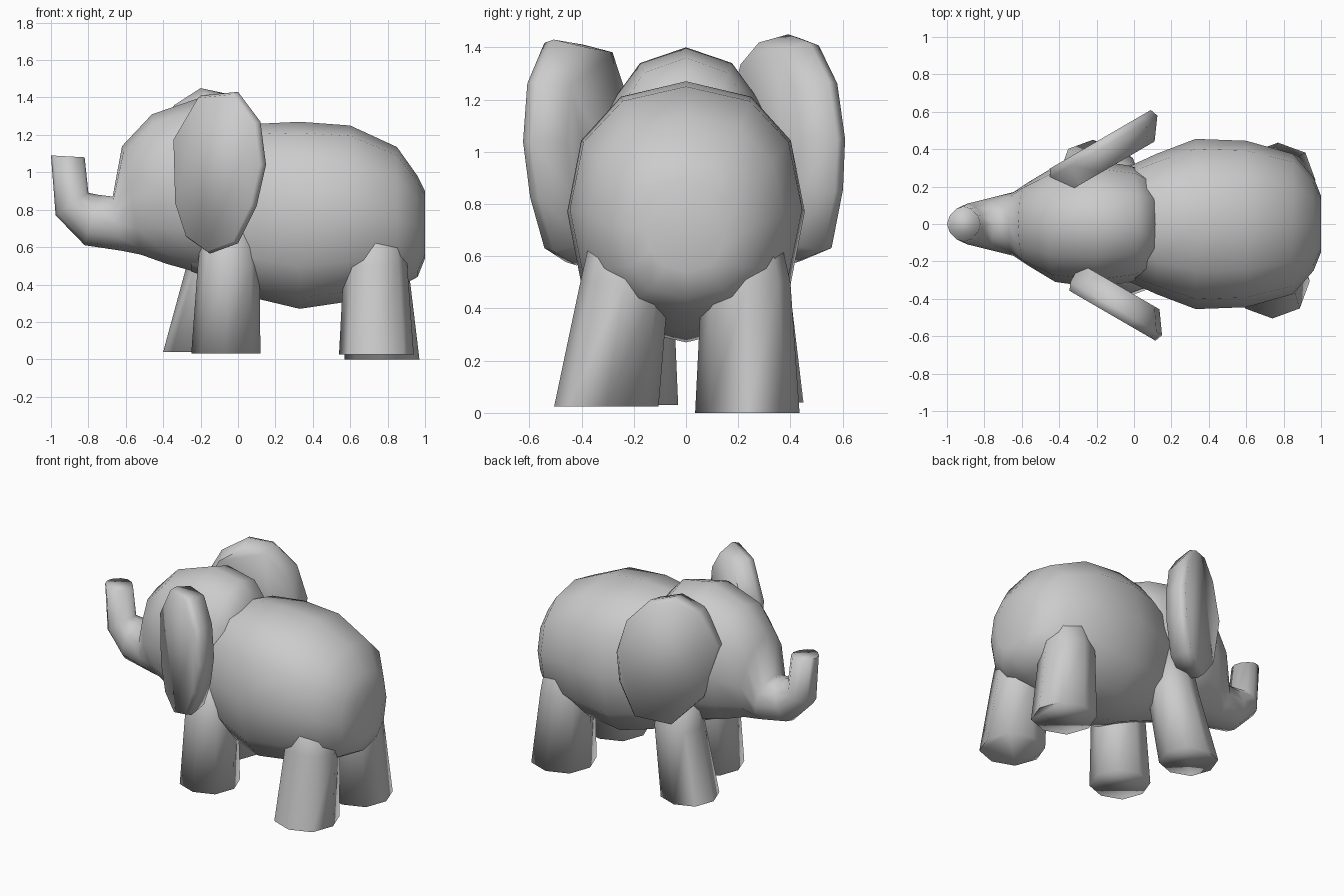
import bpy, bmesh, math
from mathutils import Vector

if "Cube" in bpy.data.objects:
    bpy.data.objects.remove(bpy.data.objects["Cube"])


def finish(name, bm, angle=60):
    bmesh.ops.recalc_face_normals(bm, faces=bm.faces)
    mesh = bpy.data.meshes.new(name)
    bm.to_mesh(mesh)
    bm.free()
    for p in mesh.polygons:
        p.use_smooth = True
    mesh.set_sharp_from_angle(angle=math.radians(angle))
    ob = bpy.data.objects.new(name, mesh)
    bpy.context.collection.objects.link(ob)
    return ob


def skin(name, rings, angle=60):
    """Bridge equal-length point rings and cap both ends."""
    bm = bmesh.new()
    vr = [[bm.verts.new(p) for p in r] for r in rings]
    n = len(vr[0])
    for a, b in zip(vr, vr[1:]):
        for i in range(n):
            j = (i + 1) % n
            bm.faces.new((a[i], a[j], b[j], b[i]))
    bm.faces.new(vr[0])
    bm.faces.new(vr[-1])
    return finish(name, bm, angle)


def ring(x1, z1, x2, z2, hy, yc=0, n=12, p=1.0):
    """Oval whose diameter runs (x1,z1)-(x2,z2) and whose half-width in y is hy."""
    a, b = Vector((x1, yc, z1)), Vector((x2, yc, z2))
    pts = []
    for i in range(n):
        t = 2 * math.pi * i / n
        c, s = math.cos(t), math.sin(t)
        c = math.copysign(abs(c) ** p, c)
        s = math.copysign(abs(s) ** p, s)
        pts.append((a + b) / 2 + (a - b) / 2 * c + Vector((0, s * hy, 0)))
    return pts


# Body: x, top, bottom, half-width
body = [(-0.25, 1.10, 0.47, 0.22), (0.0, 1.20, 0.37, 0.32),
        (0.12, 1.26, 0.32, 0.375), (0.33, 1.27, 0.27, 0.455),
        (0.60, 1.25, 0.31, 0.445), (0.85, 1.135, 0.38, 0.375),
        (0.96, 0.98, 0.44, 0.25), (1.0, 0.90, 0.54, 0.15)]
skin("body", [ring(x, t, x, b, w, p=0.87) for x, t, b, w in body])

# Head and raised trunk: top x, z, bottom x, z, half-width
head = [(0.12, 1.25, 0.10, 0.60, 0.25), (0.02, 1.36, -0.05, 0.46, 0.31),
        (-0.20, 1.40, -0.20, 0.46, 0.34), (-0.46, 1.31, -0.38, 0.51, 0.31),
        (-0.62, 1.14, -0.52, 0.56, 0.22), (-0.67, 0.87, -0.62, 0.58, 0.17),
        (-0.75, 0.88, -0.82, 0.61, 0.135), (-0.80, 0.89, -0.975, 0.77, 0.11),
        (-0.82, 1.08, -1.0, 1.09, 0.095)]
skin("head_and_trunk", [ring(*h, p=1.15 if h[2] < -0.9 else 0.95) for h in head], 95)


# Legs: foot centre, foot radius, foot height, top centre, top radius
def leg(name, fx, fy, fr, fz, tx, ty, tr):
    skin(name, [ring(fx + fr, fz, fx - fr, fz, fr, fy, 8, 0.9),
                ring(tx + tr, 0.50, tx - tr, 0.50, tr, ty, 8, 0.9),
                ring(tx + tr * 0.8, 0.8, tx - tr * 0.8, 0.8, tr * 0.8, ty * 0.85, 8, 0.9)], 95)


leg("front_leg_near", -0.065, -0.215, 0.185, 0.03, -0.05, -0.215, 0.165)
leg("front_leg_far", -0.22, 0.27, 0.18, 0.04, -0.12, 0.24, 0.155)
leg("back_leg_near", 0.74, -0.305, 0.20, 0.025, 0.735, -0.235, 0.17)
leg("back_leg_far", 0.77, 0.235, 0.20, 0.0, 0.74, 0.23, 0.17)

# Ears: thick flaps, outline in x, z, swept outward towards the back
near = [(-0.34, 1.18), (-0.20, 1.41), (0.0, 1.43), (0.12, 1.27),
        (0.15, 1.04), (0.10, 0.82), (0.0, 0.62), (-0.15, 0.565),
        (-0.27, 0.65), (-0.33, 0.83)]
far = [(-0.45, 1.13), (-0.34, 1.36), (-0.20, 1.45), (-0.06, 1.42),
       (0.07, 1.27), (0.125, 1.05), (0.11, 0.85), (0.03, 0.62),
       (-0.18, 0.57), (-0.35, 0.76)]


def ear(name, side, outline):
    cx = sum(p[0] for p in outline) / len(outline)
    rings = []
    for s, ox, oy in ((0.94, -0.02, 0.0), (1.0, 0.0, -0.05), (0.86, 0.02, -0.18)):
        pts = []
        for x, z in outline:
            x = cx + (x - cx) * s + ox
            z = 1.0 + (z - 1.0) * (s + 1) / 2
            y = 0.36 + 0.58 * (x + 0.34) + oy
            pts.append((x, side * y, z))
        rings.append(pts)
    skin(name, rings, 80)


ear("ear_near", -1, near)
ear("ear_far", 1, far)
